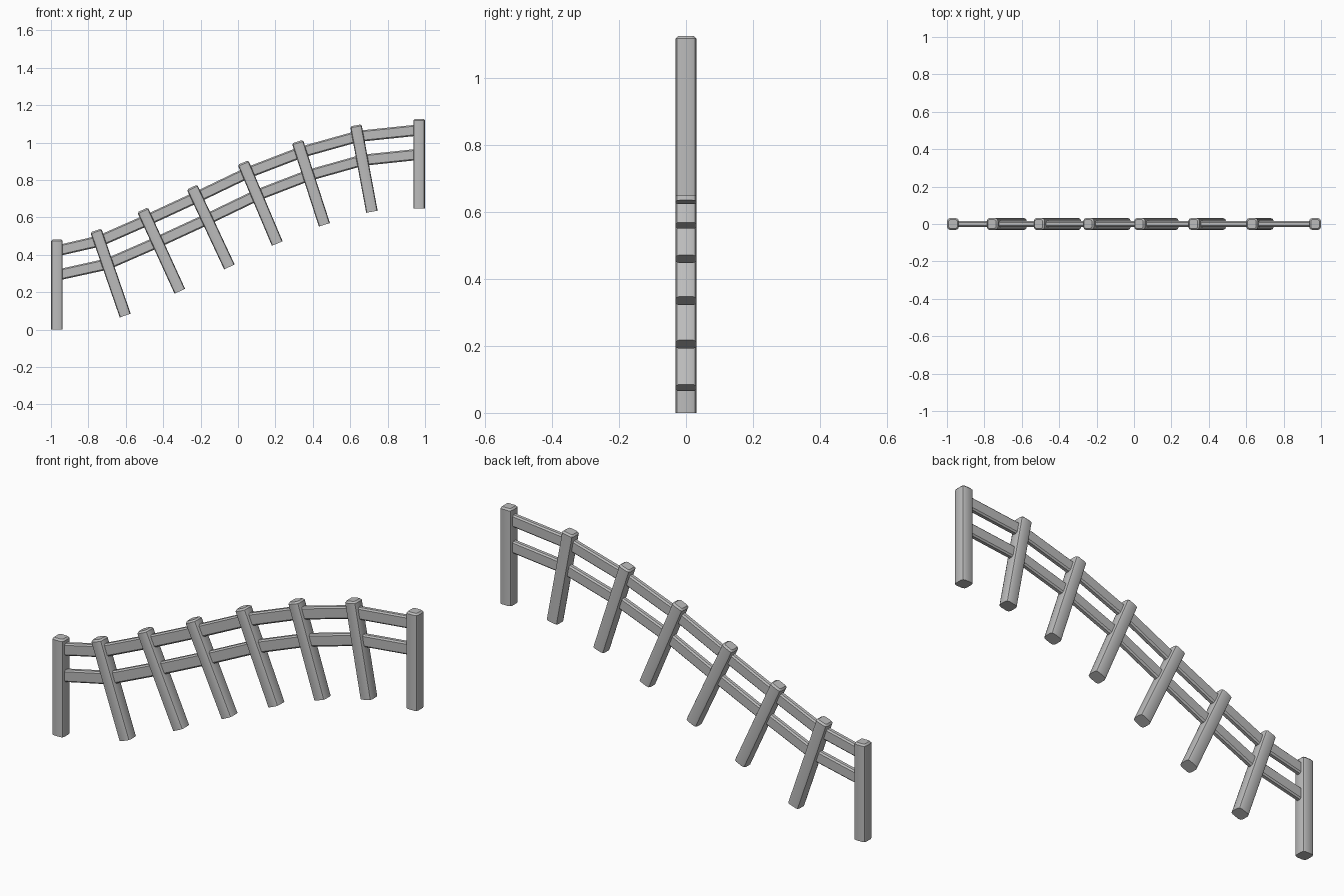
import bpy, bmesh
from mathutils import Vector, Matrix

cube = bpy.data.objects.get("Cube")
if cube:
    bpy.data.objects.remove(cube, do_unlink=True)

# Single grey finish
grey = bpy.data.materials.new("grey")
grey.use_nodes = True
grey.diffuse_color = (0.5, 0.5, 0.5, 1)
grey.node_tree.nodes["Principled BSDF"].inputs["Base Color"].default_value = (0.5, 0.5, 0.5, 1)

WIDTH = 0.062
# Post centre lines: top x, top z, bottom x, bottom z
POSTS = [(-0.968, 0.481, -0.968, 0), (-0.76, 0.53, -0.603, 0.075),
         (-0.51, 0.64, -0.311, 0.205), (-0.246, 0.762, -0.046, 0.335),
         (0.027, 0.893, 0.21, 0.46), (0.318, 1.005, 0.462, 0.56),
         (0.63, 1.092, 0.716, 0.63), (0.968, 1.127, 0.968, 0.648)]


def finish(bm, name):
    bmesh.ops.recalc_face_normals(bm, faces=bm.faces[:])
    mesh = bpy.data.meshes.new(name)
    bm.to_mesh(mesh)
    bm.free()
    mesh.materials.append(grey)
    obj = bpy.data.objects.new(name, mesh)
    bpy.context.collection.objects.link(obj)
    bpy.ops.object.select_all(action='DESELECT')
    obj.select_set(True)
    bpy.context.view_layer.objects.active = obj
    bpy.ops.object.shade_smooth_by_angle(angle=0.6)
    return obj


def make_post(name, top, bottom):
    axis = top - bottom
    length = axis.length
    bm = bmesh.new()
    bmesh.ops.create_cube(bm, size=1)
    bmesh.ops.scale(bm, vec=(WIDTH, WIDTH, length), verts=bm.verts[:])
    # Rounded long edges
    sides = [e for e in bm.edges if abs(e.verts[0].co.z - e.verts[1].co.z) > length / 2]
    bmesh.ops.bevel(bm, geom=sides, offset=0.014, segments=2, profile=0.5, affect='EDGES')
    # Chamfered cap
    rim = [e for e in bm.edges if all(v.co.z > length * 0.49 for v in e.verts)]
    bmesh.ops.bevel(bm, geom=rim, offset=0.008, segments=1, affect='EDGES')
    obj = finish(bm, name)
    z = axis.normalized()
    y = Vector((0, 1, 0))
    rot = Matrix((y.cross(z), y, z)).transposed().to_4x4()
    obj.matrix_world = Matrix.Translation((top + bottom) / 2) @ rot


def make_rail(name, drop):
    # Chamfered section swept through every post, turned to follow its lean
    w, h, c = 0.015, 0.03, 0.007
    section = [(w, h - c), (w - c, h), (c - w, h), (-w, h - c),
               (-w, c - h), (c - w, -h), (w - c, -h), (w, c - h)]
    bm = bmesh.new()
    rings = []
    for top, bottom in posts:
        up = (top - bottom).normalized()
        centre = top - up * drop
        rings.append([bm.verts.new(centre + Vector((0, a, 0)) + up * b) for a, b in section])
    for r, s in zip(rings, rings[1:]):
        for i in range(len(section)):
            j = (i + 1) % len(section)
            bm.faces.new((r[i], r[j], s[j], s[i]))
    bm.faces.new(rings[0])
    bm.faces.new(rings[-1])
    finish(bm, name)


posts = [(Vector((a, 0, b)), Vector((c, 0, d))) for a, b, c, d in POSTS]
for n, (top, bottom) in enumerate(posts, 1):
    make_post(f"post_{n}", top, bottom)
make_rail("upper_rail", 0.06)
make_rail("lower_rail", 0.19)
